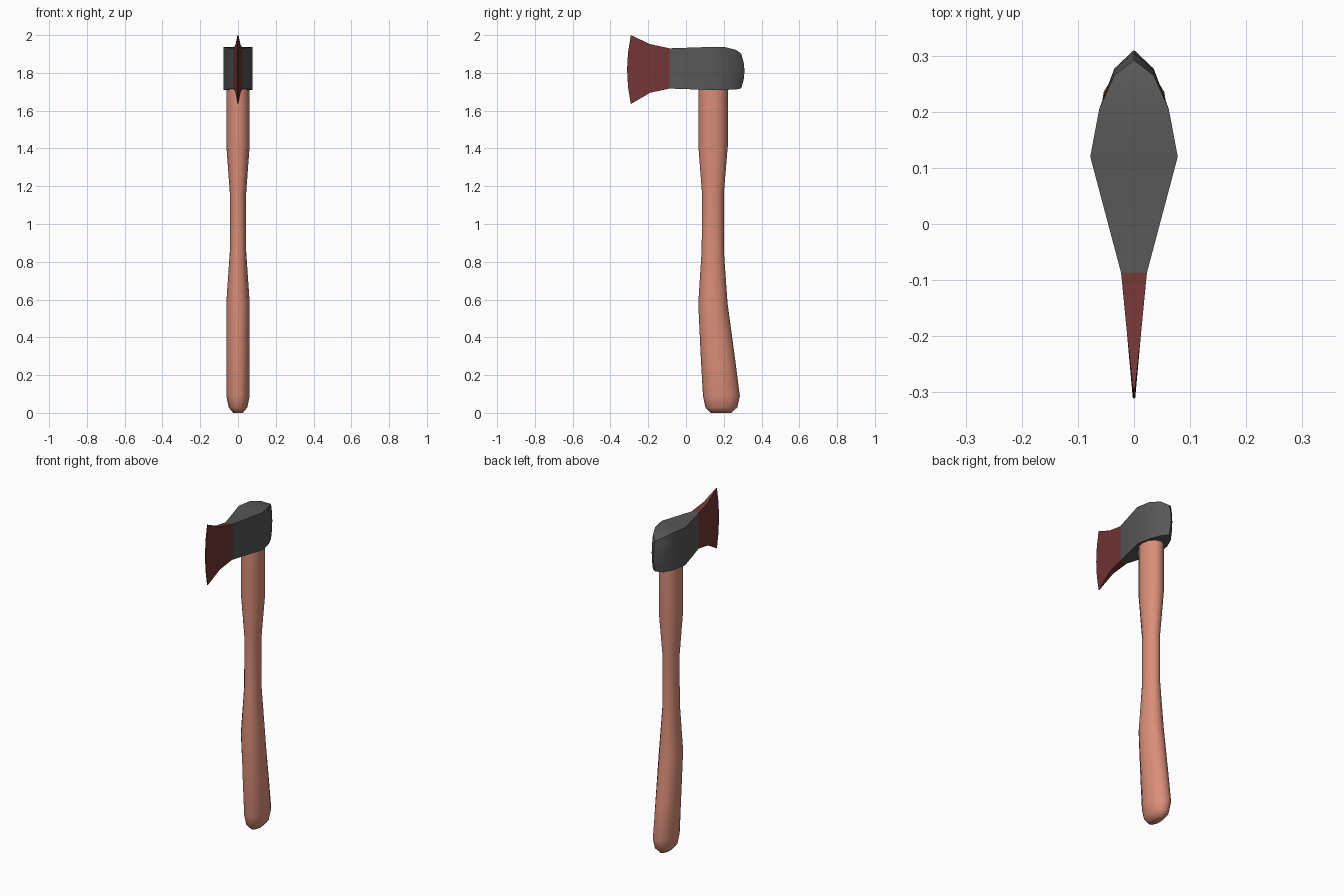
import bpy
import bmesh
from math import cos, sin, tau, radians

cube = bpy.data.objects.get("Cube")
if cube:
    bpy.data.objects.remove(cube)


def material(name, color):
    mat = bpy.data.materials.new(name)
    mat.use_nodes = True
    mat.diffuse_color = (*color, 1)
    mat.node_tree.nodes["Principled BSDF"].inputs["Base Color"].default_value = (*color, 1)
    return mat


wood = material("warm wood", (0.70, 0.27, 0.19))
steel = material("dark steel", (0.095, 0.095, 0.095))
red = material("dark red", (0.17, 0.036, 0.036))


def loft(name, rings, mats, angle):
    """Skin a row of matching closed rings and cap both ends."""
    bm = bmesh.new()
    rows = [[bm.verts.new(p) for p in ring] for ring in rings]
    n = len(rows[0])
    for a, b in zip(rows, rows[1:]):
        for i in range(n):
            j = (i + 1) % n
            bm.faces.new((a[i], a[j], b[j], b[i]))
    bm.faces.new(rows[0])
    bm.faces.new(rows[-1])
    bmesh.ops.remove_doubles(bm, verts=bm.verts, dist=0.0005)
    bmesh.ops.recalc_face_normals(bm, faces=bm.faces)
    mesh = bpy.data.meshes.new(name)
    bm.to_mesh(mesh)
    bm.free()
    obj = bpy.data.objects.new(name, mesh)
    bpy.context.collection.objects.link(obj)
    for mat in mats:
        mesh.materials.append(mat)
    bpy.ops.object.select_all(action="DESELECT")
    obj.select_set(True)
    bpy.context.view_layer.objects.active = obj
    bpy.ops.object.shade_smooth_by_angle(angle=radians(angle))
    return obj


# Handle: oval sections as height, front edge, back edge, half width
handle_sections = [
    (0.0, 0.13, 0.24, 0.025), (0.03, 0.102, 0.272, 0.05),
    (0.09, 0.09, 0.285, 0.062), (0.3, 0.078, 0.258, 0.062),
    (0.58, 0.065, 0.22, 0.062), (0.86, 0.083, 0.2, 0.043),
    (1.16, 0.085, 0.2, 0.043), (1.42, 0.065, 0.222, 0.062),
    (1.85, 0.065, 0.222, 0.062),
]
SIDES = 12
handle_rings = [
    [(w * cos(tau * i / SIDES), (f + b) / 2 + (b - f) / 2 * sin(tau * i / SIDES), z)
     for i in range(SIDES)]
    for z, f, b, w in handle_sections
]
loft("handle", handle_rings, [wood], 60)

# Head: upright sections as depth, half width, bottom, top, bow of the ends
head_sections = [
    (-0.312, 0.002, 1.635, 2.0, 0.02), (-0.19, 0.013, 1.695, 1.952, 0),
    (-0.087, 0.023, 1.717, 1.93, 0), (0.12, 0.078, 1.71, 1.937, 0),
    (0.205, 0.062, 1.71, 1.937, 0), (0.277, 0.035, 1.712, 1.922, -0.012),
    (0.31, 0.0, 1.718, 1.902, -0.018),
]
LEVELS = (-1, -0.5, 0, 0.5, 1)


def head_ring(y, w, low, high, bow):
    side = [(w, y + bow * t * t, (low + high) / 2 + (high - low) / 2 * t) for t in LEVELS]
    return side + [(-x, y, z) for x, y, z in reversed(side)]


head = loft("axe_head", [head_ring(*s) for s in head_sections], [steel, red], 35)

# Painted cutting end
for face in head.data.polygons:
    if face.center.y < -0.088:
        face.material_index = 1
